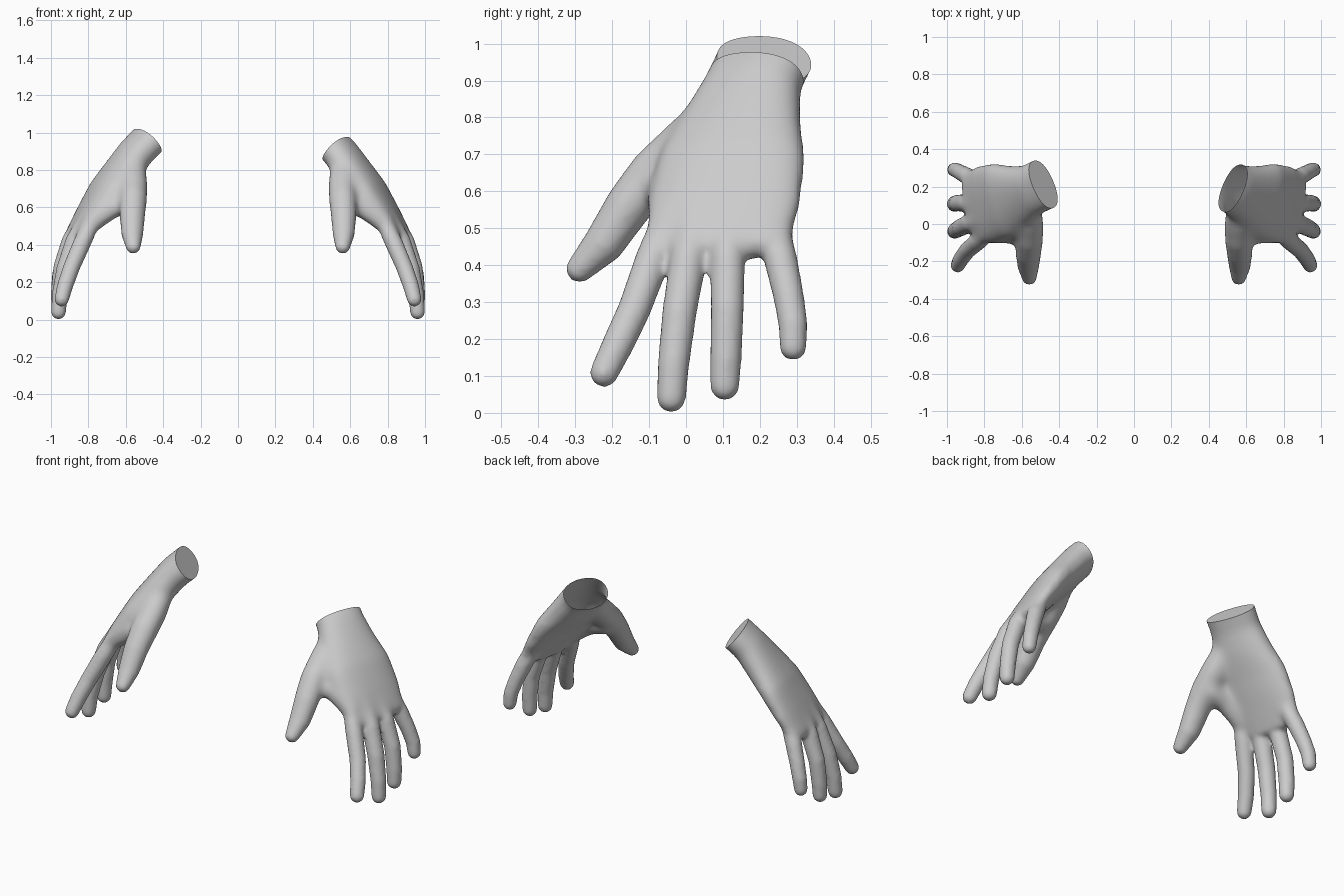
import bpy, bmesh, math
from mathutils import Vector

if "Cube" in bpy.data.objects:
    bpy.data.objects.remove(bpy.data.objects["Cube"])

skin = bpy.data.materials.new("light_grey")
skin.diffuse_color = (0.6, 0.6, 0.6, 1)
skin.use_nodes = True
skin.node_tree.nodes["Principled BSDF"].inputs["Base Color"].default_value = skin.diffuse_color
SIDES = 24


def tube(bm, sections, power=1.0):
    """Closed loft through (centre, width vector, thickness vector) with rounded ends."""
    rings = []
    last = len(sections) - 1
    start = (sections[0][0] - sections[1][0]).normalized()
    end = (sections[last][0] - sections[last - 1][0]).normalized()

    def soft(t):
        return math.copysign(abs(t) ** power, t)

    def ring(c, u, v, s=1.0):
        rings.append([bm.verts.new(c + s * (u * soft(math.cos(a)) + v * soft(math.sin(a))))
                      for a in (2 * math.pi * i / SIDES for i in range(SIDES))])

    def cap(section, direction, angles):
        c, u, v = section
        for t in angles:
            ring(c + direction * v.length * math.sin(t), u, v, math.cos(t))

    cap(sections[0], start, (1.45, 1.1, 0.7, 0.35))
    for s in sections:
        ring(*s)
    cap(sections[last], end, (0.35, 0.7, 1.1, 1.45))
    for a, b in zip(rings, rings[1:]):
        for i in range(SIDES):
            j = (i + 1) % SIDES
            bm.faces.new((a[i], a[j], b[j], b[i]))
    bm.faces.new(rings[0][::-1])
    bm.faces.new(rings[-1])


def path_sections(points, width_hint, flat=1.0):
    """Sections square to a path of (x, y, z, radius) points."""
    cs = [Vector(p[:3]) for p in points]
    out = []
    for i, c in enumerate(cs):
        d = (cs[min(i + 1, len(cs) - 1)] - cs[max(i - 1, 0)]).normalized()
        w = Vector(width_hint)
        w = (w - d * w.dot(d)).normalized()
        out.append((c, w * points[i][3], d.cross(w) * points[i][3] * flat))
    return out


FINGERS = [
    # index
    [(.765, -.04, .56, .045), (.825, -.085, .43, .048), (.89, -.14, .28, .045),
     (.925, -.187, .18, .043), (.943, -.222, .108, .039)],
    # middle
    [(.80, .03, .56, .045), (.87, .008, .43, .050), (.925, -.018, .27, .047),
     (.953, -.034, .13, .043), (.96, -.04, .040, .040)],
    # ring
    [(.81, .115, .57, .045), (.893, .113, .43, .048), (.943, .112, .28, .045),
     (.958, .108, .15, .043), (.96, .105, .073, .040)],
    # little
    [(.81, .22, .58, .045), (.887, .253, .43, .046), (.93, .277, .32, .042),
     (.955, .29, .24, .040), (.963, .29, .178, .037)],
]
THUMB = [(.56, .07, .80, .07), (.56, 0, .725, .08), (.56, -.08, .65, .078),
         (.565, -.158, .555, .068), (.565, -.226, .454, .058), (.56, -.288, .39, .040)]
THUMB_WEB = [(.57, -.05, .63, .06), (.665, -.05, .60, .058), (.78, -.05, .52, .055)]

# palm and wrist: centre, width direction, half width, half thickness
PALM = [((.39, .25, 1.043), (.40, .915, .04), .145, .088),
        ((.49, .21, .95), (.40, .915, .04), .141, .088),
        ((.545, .183, .895), (.40, .915, .03), .139, .088),
        ((.615, .153, .80), (.34, .94, .0), .168, .088),
        ((.705, .125, .69), (.27, .96, .0), .208, .080),
        ((.795, .107, .56), (.2, .98, .0), .212, .064),
        ((.86, .097, .46), (.2, .98, .0), .188, .050)]


def palm_sections():
    out = []
    cs = [Vector(p[0]) for p in PALM]
    for i, (c, w, hw, ht) in enumerate(PALM):
        d = (cs[min(i + 1, len(cs) - 1)] - cs[max(i - 1, 0)]).normalized()
        w = Vector(w)
        w = (w - d * w.dot(d)).normalized()
        out.append((cs[i], w * hw, d.cross(w) * ht))
    return out


def fused_hand():
    """Blend all tubes into one skin."""
    bm = bmesh.new()
    tube(bm, palm_sections(), 0.88)
    for f in FINGERS:
        tube(bm, path_sections(f, (0, 1, 0)))
    tube(bm, path_sections(THUMB, (1, 0, 0), 0.95))
    tube(bm, path_sections(THUMB_WEB, (0, 1, 0)))
    bmesh.ops.recalc_face_normals(bm, faces=bm.faces)
    me = bpy.data.meshes.new("hand_blank")
    bm.to_mesh(me)
    bm.free()
    ob = bpy.data.objects.new("hand_blank", me)
    bpy.context.collection.objects.link(ob)
    mod = ob.modifiers.new("fuse", 'REMESH')
    mod.mode = 'VOXEL'
    mod.voxel_size = 0.01
    mod.use_smooth_shade = True
    sm = ob.modifiers.new("soften", 'SMOOTH')
    sm.factor = 0.5
    sm.iterations = 8
    deps = bpy.context.evaluated_depsgraph_get()
    fused = bpy.data.meshes.new_from_object(ob.evaluated_get(deps))
    bpy.data.objects.remove(ob)
    # extra softening over the palm, fading out towards fingers and thumb
    bm = bmesh.new()
    bm.from_mesh(fused)
    for k in range(30):
        area = [v for v in bm.verts if v.co.z > .43 + .003 * k and v.co.y > -.17 + .003 * k]
        bmesh.ops.smooth_vert(bm, verts=area, factor=0.5,
                              use_axis_x=True, use_axis_y=True, use_axis_z=True)
    bm.to_mesh(fused)
    bm.free()
    return fused


def hand(name, source, side, cut_height, capped):
    bm = bmesh.new()
    bm.from_mesh(source)
    # slanted wrist cut
    normal = Vector((-1.09, .45, 1)).normalized()
    cut = bmesh.ops.bisect_plane(bm, geom=bm.verts[:] + bm.edges[:] + bm.faces[:],
                                 plane_co=(0, 0, cut_height), plane_no=normal, clear_outer=True)
    for f in bm.faces:
        f.smooth = True
    if capped:
        rim = [e for e in cut["geom_cut"] if isinstance(e, bmesh.types.BMEdge)]
        for f in bmesh.ops.contextual_create(bm, geom=rim)["faces"]:
            f.smooth = False
    for v in bm.verts:
        v.co.x *= side
    bmesh.ops.recalc_face_normals(bm, faces=bm.faces)
    me = bpy.data.meshes.new(name)
    bm.to_mesh(me)
    bm.free()
    me.materials.clear()
    me.materials.append(skin)
    ob = bpy.data.objects.new(name, me)
    bpy.context.collection.objects.link(ob)
    bpy.context.view_layer.objects.active = ob
    bpy.ops.object.select_all(action='DESELECT')
    ob.select_set(True)
    bpy.ops.object.shade_smooth_by_angle(angle=math.radians(50))


blank = fused_hand()
hand("hand_on_right", blank, 1, 0.42, False)
hand("hand_on_left", blank, -1, 0.52, True)
bpy.data.meshes.remove(blank)
